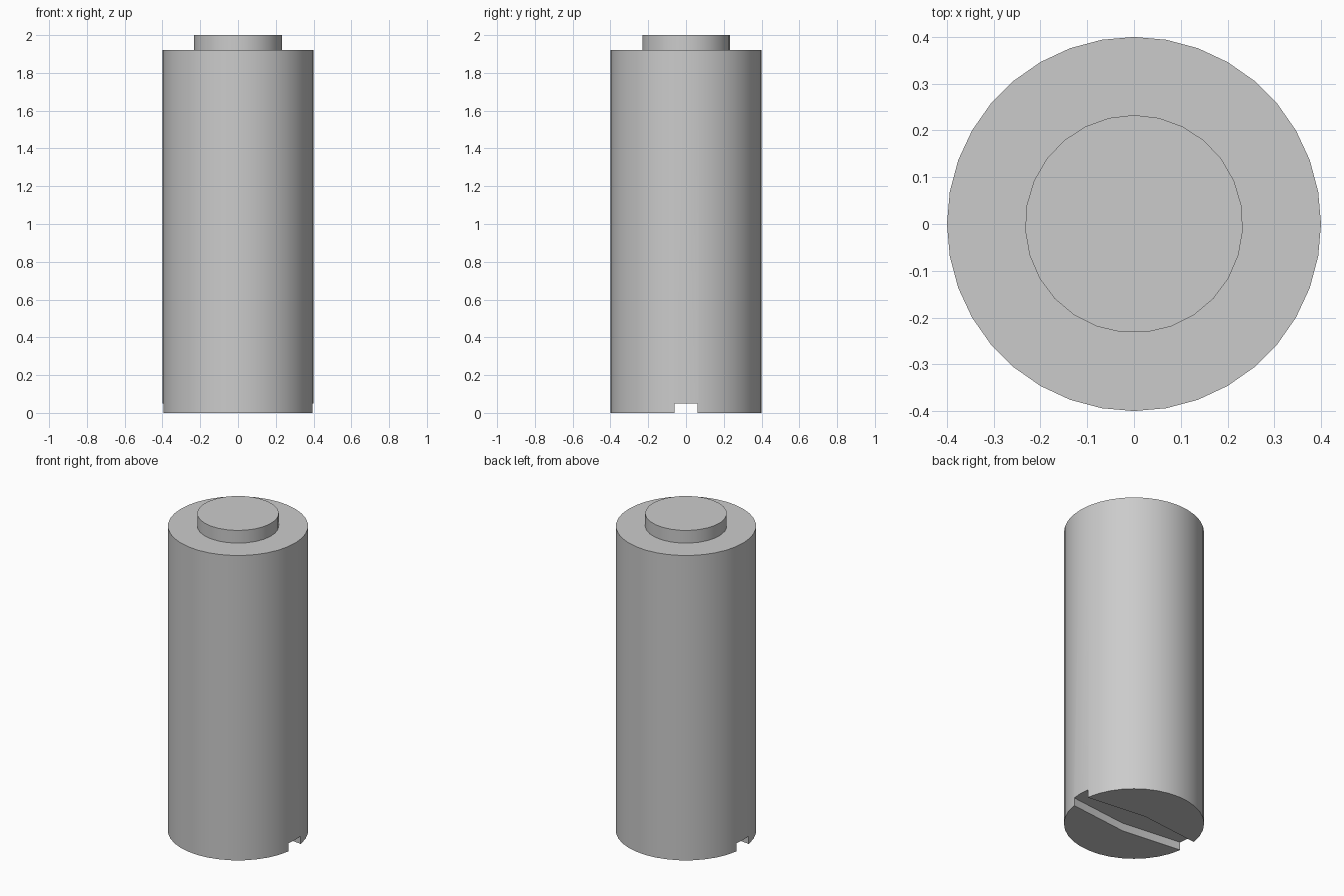
import bpy
import bmesh
from math import pi, radians

default = bpy.data.objects.get("Cube")
if default:
    bpy.data.objects.remove(default, do_unlink=True)

BODY_R, BODY_TOP = 0.4, 1.92
TIP_R, TIP_TOP = 0.233, 2.0
SLOT_DEPTH = 0.05

# Single plain grey
grey = bpy.data.materials.new("plain grey")
grey.use_nodes = True
colour = (0.6, 0.6, 0.6, 1)
grey.diffuse_color = colour
grey.node_tree.nodes["Principled BSDF"].inputs["Base Color"].default_value = colour


def cylinder(name, radius, z0, z1, sides, turn=0):
    bpy.ops.mesh.primitive_cylinder_add(
        vertices=sides, radius=radius, depth=z1 - z0,
        location=(0, 0, (z0 + z1) / 2), rotation=(0, 0, turn))
    ob = bpy.context.object
    ob.name = name
    ob.data.materials.append(grey)
    return ob


def prism(name, outline, z0, z1):
    bm = bmesh.new()
    face = bm.faces.new([bm.verts.new((x, y, z0)) for x, y in outline])
    side = bmesh.ops.extrude_face_region(bm, geom=[face])["geom"]
    top = [v for v in side if isinstance(v, bmesh.types.BMVert)]
    bmesh.ops.translate(bm, verts=top, vec=(0, 0, z1 - z0))
    bmesh.ops.recalc_face_normals(bm, faces=bm.faces)
    mesh = bpy.data.meshes.new(name)
    bm.to_mesh(mesh)
    bm.free()
    mesh.materials.append(grey)
    ob = bpy.data.objects.new(name, mesh)
    bpy.context.collection.objects.link(ob)
    ob.hide_render = True
    return ob


def smooth(ob):
    bpy.ops.object.select_all(action="DESELECT")
    ob.select_set(True)
    bpy.context.view_layer.objects.active = ob
    bpy.ops.object.shade_smooth_by_angle(angle=radians(30))


# Main barrel and the raised tip on top
body = cylinder("body", BODY_R, 0, BODY_TOP, 36)
tip = cylinder("top_tip", TIP_R, BODY_TOP, TIP_TOP, 27)

# Slot across the underside, widest in the middle
half = [(0.44, -0.055), (0.44, 0.055), (0, 0.103)]
outline = half + [(-x, -y) for x, y in half]
cutter = prism("slot_cutter", outline, -SLOT_DEPTH, SLOT_DEPTH)
cut = body.modifiers.new("slot", "BOOLEAN")
cut.operation = "DIFFERENCE"
cut.solver = "EXACT"
cut.object = cutter
bpy.context.view_layer.objects.active = body
bpy.ops.object.modifier_apply(modifier=cut.name)
bpy.data.objects.remove(cutter, do_unlink=True)

for part in (body, tip):
    smooth(part)
